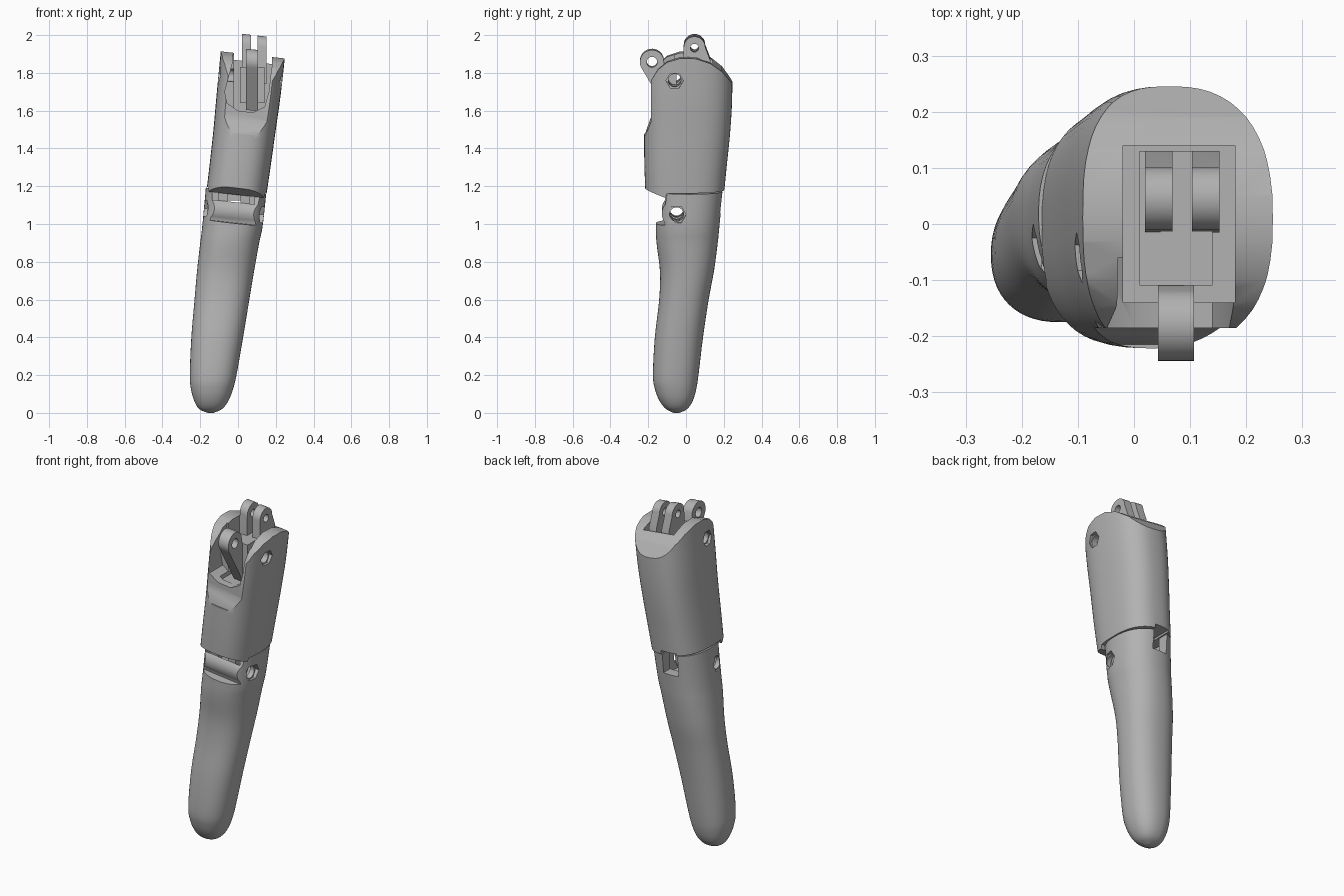
import bpy, bmesh
from math import sin, cos, pi, radians, copysign

if "Cube" in bpy.data.objects:
    bpy.data.objects.remove(bpy.data.objects["Cube"])

grey = bpy.data.materials.new("plain grey")
grey.use_nodes = True
grey.diffuse_color = (0.45, 0.45, 0.45, 1)
grey.node_tree.nodes["Principled BSDF"].inputs["Base Color"].default_value = (0.45, 0.45, 0.45, 1)


def finish(name, bm):
    bmesh.ops.recalc_face_normals(bm, faces=bm.faces)
    mesh = bpy.data.meshes.new(name)
    bm.to_mesh(mesh)
    bm.free()
    mesh.materials.append(grey)
    ob = bpy.data.objects.new(name, mesh)
    bpy.context.collection.objects.link(ob)
    return ob


def spline(a, b, c, d, t):
    return 0.5 * (2 * b + (c - a) * t + (2 * a - 5 * b + 4 * c - d) * t * t
                  + (3 * b - a - 3 * c + d) * t ** 3)


def loft(name, rows, power, seg=56, steps=4):
    """Skin of rounded sections; each row is z, x min, x max, y min, y max."""
    dense = []
    for i in range(len(rows) - 1):
        four = [rows[max(i - 1, 0)], rows[i], rows[i + 1], rows[min(i + 2, len(rows) - 1)]]
        dense += [[spline(*v, k / steps) for v in zip(*four)] for k in range(steps)]
    dense.append(rows[-1])
    bm = bmesh.new()
    rings = []
    for z, x0, x1, y0, y1 in dense:
        ring = []
        for k in range(seg):
            a = 2 * pi * k / seg
            u, v = [copysign(abs(f) ** (2 / power), f) for f in (cos(a), sin(a))]
            ring.append(bm.verts.new(((x0 + x1 + (x1 - x0) * u) / 2,
                                      (y0 + y1 + (y1 - y0) * v) / 2, z)))
        rings.append(ring)
    for r, s in zip(rings, rings[1:]):
        for k in range(seg):
            bm.faces.new((r[k], r[k - 1], s[k - 1], s[k]))
    bm.faces.new(rings[0])
    bm.faces.new(rings[-1])
    return finish(name, bm)


def prism(name, pts, axis, lo, hi):
    """Extrude a (y, z) outline along the tilted x axis, or an (x, z) outline along y."""
    bm = bmesh.new()
    ends = []
    for d in (lo, hi):
        if axis == "x":
            ends.append([bm.verts.new((d, a, b - 0.11 * (d - 0.08))) for a, b in pts])
        else:
            ends.append([bm.verts.new((a, d, b)) for a, b in pts])
    for k in range(len(pts)):
        bm.faces.new((ends[0][k - 1], ends[0][k], ends[1][k], ends[1][k - 1]))
    bm.faces.new(ends[0])
    bm.faces.new(ends[1])
    return finish(name, bm)


def box(name, x, y, z):
    return prism(name, [(x[0], z[0]), (x[1], z[0]), (x[1], z[1]), (x[0], z[1])], "y", *y)


def arc(cy, cz, r, a0=0, a1=360, n=24):
    last = n if a1 - a0 == 360 else n - 1
    return [(cy + r * cos(radians(a0 + (a1 - a0) * k / last)),
             cz + r * sin(radians(a0 + (a1 - a0) * k / last))) for k in range(n)]


def combine(ob, tool, operation="DIFFERENCE"):
    mod = ob.modifiers.new("cut", "BOOLEAN")
    mod.object, mod.operation, mod.solver = tool, operation, "EXACT"
    bpy.context.view_layer.objects.active = ob
    bpy.ops.object.modifier_apply(modifier=mod.name)
    bpy.data.objects.remove(tool)


def pin_hole(ob, cy, cz, r, pockets=()):
    combine(ob, prism("hole", arc(cy, cz, r), "x", -0.5, 0.5))
    for lo, hi in pockets:
        combine(ob, prism("pocket", arc(cy, cz, r * 1.35, n=6), "x", lo, hi))


# Fingertip segment with a rounded end
tip = loft("fingertip_segment", [
    (0, -0.16, -0.13, -0.065, -0.035), (0.02, -0.205, -0.085, -0.105, 0.005),
    (0.06, -0.23, -0.053, -0.138, 0.034), (0.12, -0.248, -0.028, -0.163, 0.053),
    (0.2, -0.255, -0.008, -0.175, 0.066), (0.4, -0.247, 0.027, -0.165, 0.09),
    (0.6, -0.23, 0.06, -0.142, 0.12), (0.75, -0.217, 0.085, -0.138, 0.148),
    (0.9, -0.2, 0.112, -0.156, 0.168), (1.0, -0.188, 0.132, -0.16, 0.178),
    (1.25, -0.165, 0.158, -0.16, 0.203)], 2.3)

# Knuckle ears and the hollow between them
ear_top = [(-0.4, 0.98), (-0.11, 0.995)] + arc(-0.05, 1.055, 0.078, 215, 140, 9) \
    + [(-0.1, 1.165), (0.4, 1.165), (0.4, -0.2), (-0.4, -0.2)]
combine(tip, prism("ear_cutter", ear_top, "x", -0.6, 0.6), "INTERSECT")
combine(tip, box("hollow", (-0.135, 0.088), (-0.11, 0.12), (0.985, 1.4)))
combine(tip, box("back_window", (-0.075, 0.02), (0, 0.4), (1.06, 1.4)))
pin_hole(tip, -0.05, 1.055, 0.037, [(0.115, 0.5), (-0.5, -0.165)])

# Base segment, trimmed by its side outline
base = loft("base_segment", [
    (1.05, -0.182, 0.135, -0.21, 0.19), (1.3, -0.152, 0.172, -0.22, 0.215),
    (1.5, -0.13, 0.2, -0.222, 0.235), (1.7, -0.112, 0.228, -0.225, 0.245),
    (2.05, -0.078, 0.266, -0.225, 0.245)], 2.6)
outline = [(-0.4, 1.2), (-0.21, 1.18), (-0.11, 1.145), (-0.1, 1.168), (0.4, 1.175), (0.4, 1.6),
           (0.245, 1.75), (0.19, 1.82), (0.13, 1.865), (0.05, 1.893), (-0.03, 1.895),
           (-0.1, 1.873), (-0.15, 1.83), (-0.185, 1.77), (-0.185, 1.55), (-0.215, 1.47), (-0.4, 1.47)]
combine(base, prism("side_cutter", outline, "x", -0.6, 0.6), "INTERSECT")

# Open socket with a U-shaped front
notch = [(-0.02, 2.2), (-0.03, 1.85), (-0.07, 1.7), (-0.058, 1.64), (0, 1.6), (0.08, 1.59),
         (0.14, 1.62), (0.163, 1.7), (0.18, 1.85), (0.185, 2.2)]
combine(base, prism("notch", notch, "y", -0.5, -0.06))
combine(base, box("socket", (-0.02, 0.18), (-0.14, 0.14), (1.59, 2.2)))
combine(base, box("back_slot", (-0.075, 0.02), (0.08, 0.4), (1.1, 1.2)))
pin_hole(base, -0.06, 1.775, 0.034, [(0.215, 0.5), (-0.5, -0.08)])

# Hinge tongues reaching down into the fingertip
parts = [tip, base]
tongue = arc(-0.05, 1.055, 0.06, 180, 360, 13) + [(0.03, 1.24), (-0.11, 1.24)]
for name, x in (("right_tongue", -0.105), ("left_tongue", 0.012)):
    ob = prism(name, tongue, "x", x, x + 0.05)
    pin_hole(ob, -0.05, 1.055, 0.035)
    parts.append(ob)
parts.append(box("tongue_bridge", (-0.07, 0.03), (-0.09, 0.03), (1.125, 1.22)))

# Knuckle block inside the socket
block = box("knuckle_block", (0.01, 0.14), (-0.11, 0.13), (1.64, 1.83))
pin_hole(block, -0.06, 1.775, 0.034)
parts.append(block)

# Rear fork and front lug standing on the block
fork = arc(0.045, 1.943, 0.057, 0, 180, 15) + [(-0.015, 1.75), (0.13, 1.75), (0.13, 1.87)]
for name, x in (("right_fork_prong", 0.02), ("left_fork_prong", 0.103)):
    ob = prism(name, fork, "x", x, x + 0.049)
    pin_hole(ob, 0.045, 1.94, 0.022)
    parts.append(ob)
lug = prism("front_lug", arc(-0.18, 1.86, 0.064, 20, 215, 19)
            + [(-0.1, 1.6), (-0.05, 1.6), (-0.05, 1.82), (-0.11, 1.82)], "x", 0.043, 0.107)
pin_hole(lug, -0.18, 1.86, 0.028)
parts.append(lug)

# Smooth skins with crisp edges
bpy.ops.object.select_all(action="DESELECT")
for ob in parts:
    ob.select_set(True)
bpy.context.view_layer.objects.active = tip
bpy.ops.object.shade_smooth_by_angle(angle=radians(32))
